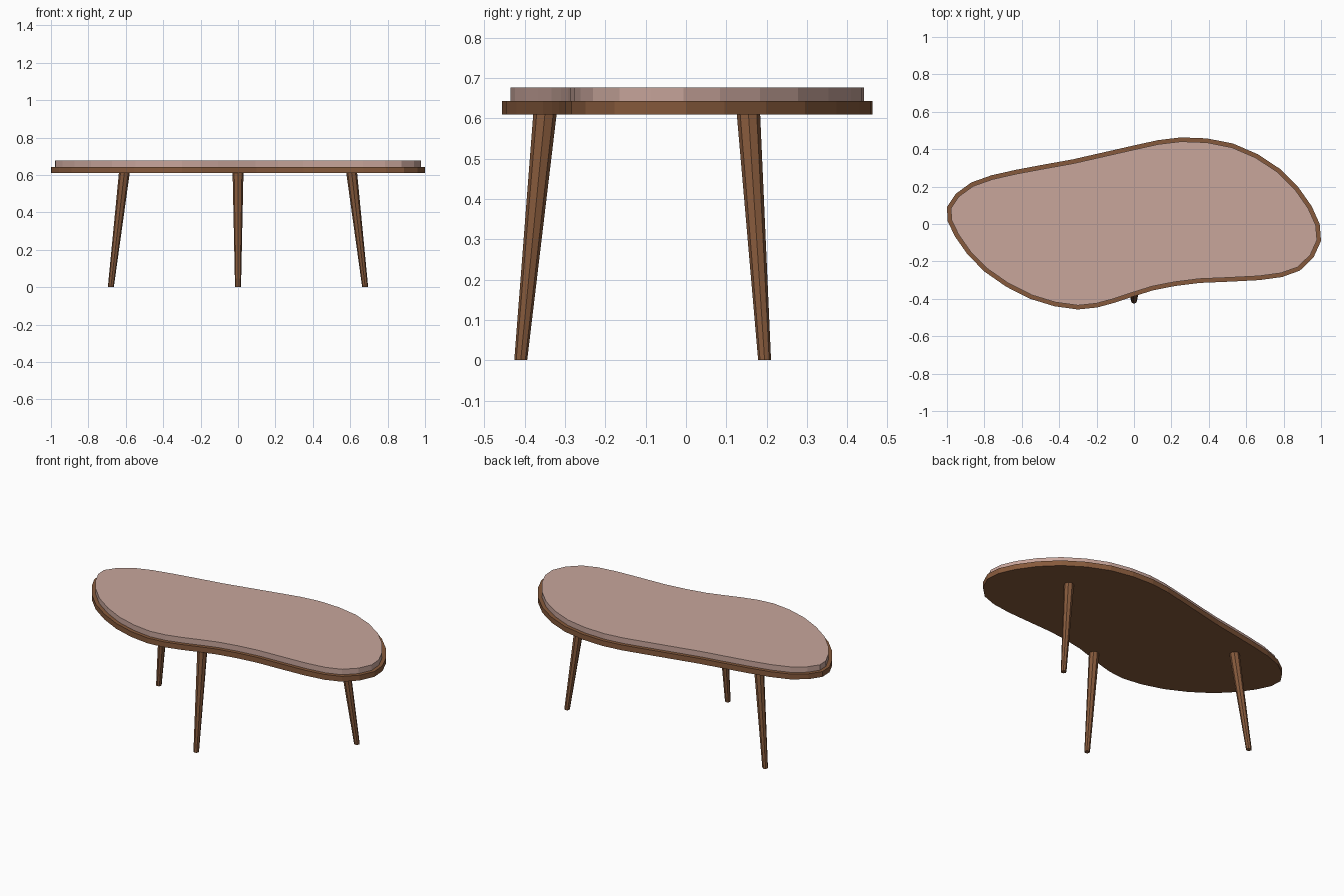
import bpy
import bmesh
from mathutils import Vector

cube = bpy.data.objects.get("Cube")
if cube:
    bpy.data.objects.remove(cube)


def make_material(name, rgb):
    mat = bpy.data.materials.new(name)
    mat.use_nodes = True
    color = (*rgb, 1)
    mat.diffuse_color = color
    mat.node_tree.nodes["Principled BSDF"].inputs["Base Color"].default_value = color
    return mat


wood = make_material("brown wood", (0.24, 0.102, 0.045))
pink = make_material("dusty pink", (0.58, 0.38, 0.33))

# Heights of the layers
APRON_BOTTOM, APRON_TOP, TABLE_TOP = 0.61, 0.643, 0.677
LIP = 0.022

# Kidney outline, counterclockwise
CONTROL = [Vector(p) for p in (
    (.95, .095), (.78, .295), (.53, .43), (.25, .463), (0, .42),
    (-.33, .345), (-.63, .29), (-.87, .222), (-1, .09), (-.957, -.067),
    (-.8, -.254), (-.555, -.4), (-.3, -.457), (-.1, -.42), (.1, -.355),
    (.35, -.315), (.67, -.3), (.887, -.249), (1, -.09))]


def smooth_outline(points):
    """Add one curved midpoint between each pair of points."""
    result = []
    count = len(points)
    for i, point in enumerate(points):
        after = points[(i + 1) % count]
        outer = points[i - 1] + points[(i + 2) % count]
        result += [point, (9 * (point + after) - outer) / 16]
    return result


def inset_outline(points, distance):
    """Move every point inward along its local normal."""
    result = []
    count = len(points)
    for i, point in enumerate(points):
        tangent = (points[(i + 1) % count] - points[i - 1]).normalized()
        result.append(point + Vector((-tangent.y, tangent.x)) * distance)
    return result


def finish(name, bm, mat):
    bmesh.ops.recalc_face_normals(bm, faces=bm.faces)
    mesh = bpy.data.meshes.new(name)
    bm.to_mesh(mesh)
    bm.free()
    mesh.materials.append(mat)
    obj = bpy.data.objects.new(name, mesh)
    bpy.context.collection.objects.link(obj)
    return obj


def slab(name, outline, bottom, top, mat):
    bm = bmesh.new()
    base = bm.faces.new([bm.verts.new((p.x, p.y, bottom)) for p in outline])
    cap = bmesh.ops.extrude_face_region(bm, geom=[base], use_keep_orig=True)
    verts = [v for v in cap["geom"] if isinstance(v, bmesh.types.BMVert)]
    bmesh.ops.translate(bm, verts=verts, vec=(0, 0, top - bottom))
    return finish(name, bm, mat)


def leg(name, foot, head):
    """Tapered, splayed leg with level ends."""
    bm = bmesh.new()
    bmesh.ops.create_cone(bm, cap_ends=True, segments=8, radius1=0.016,
                          radius2=0.029, depth=APRON_BOTTOM)
    for v in bm.verts:
        centre = head if v.co.z > 0 else foot
        v.co += Vector((*centre, APRON_BOTTOM / 2))
    return finish(name, bm, wood)


# Wooden base board and inset pink top
outline = smooth_outline(CONTROL)
slab("base_board", outline, APRON_BOTTOM, APRON_TOP, wood)
slab("table_top", inset_outline(outline, LIP), APRON_TOP, TABLE_TOP, pink)

# Three splayed legs
leg("front_leg", (0, -0.41), (0, -0.35))
for side, name in ((1, "left_back_leg"), (-1, "right_back_leg")):
    leg(name, (side * 0.68, 0.195), (side * 0.608, 0.155))
